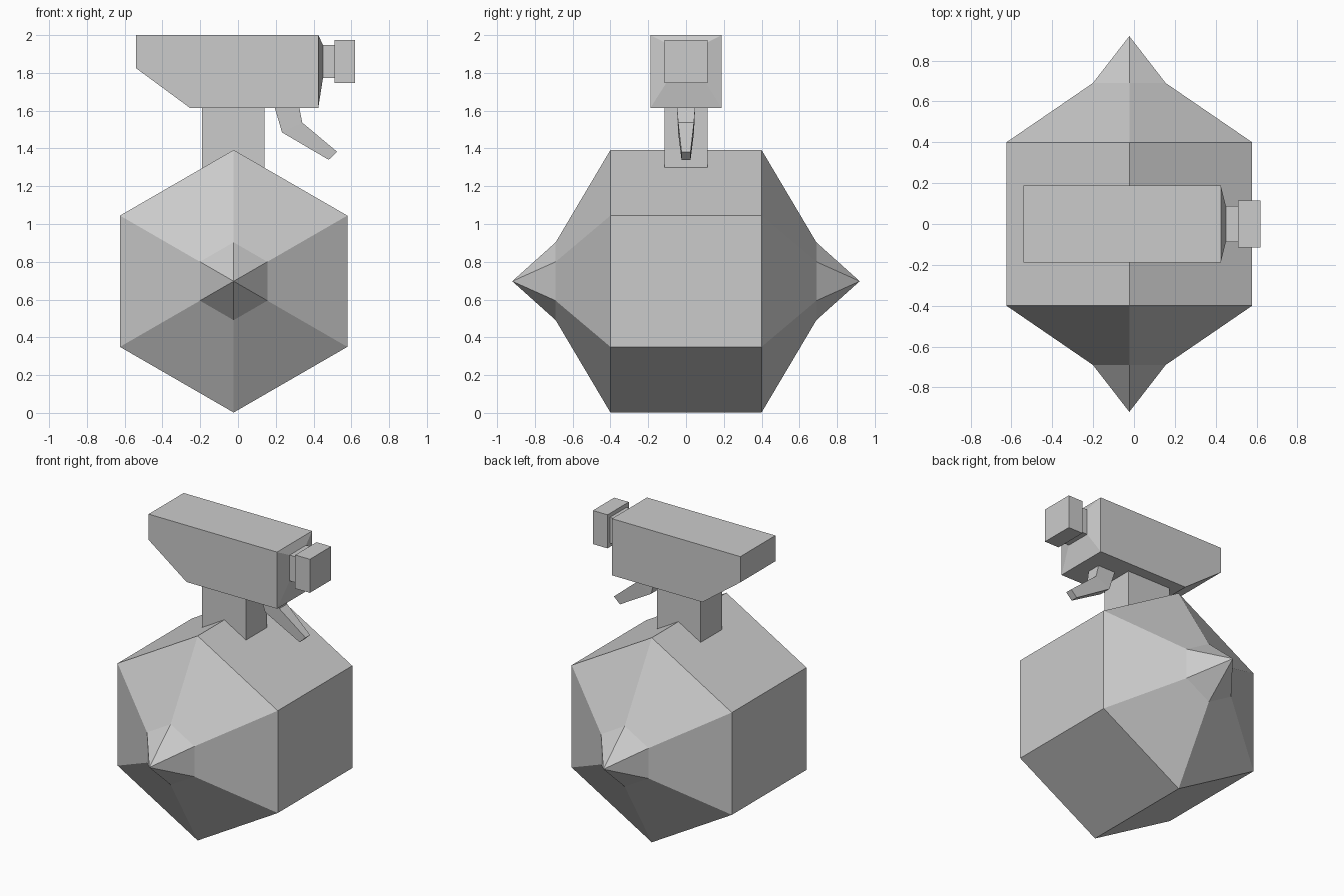
import bpy, bmesh, math

if "Cube" in bpy.data.objects:
    bpy.data.objects.remove(bpy.data.objects["Cube"])


def loft(name, rings):
    """Bridge rings of equal vertex count; single-point rings become tips."""
    bm = bmesh.new()
    vs = [[bm.verts.new(p) for p in r] for r in rings]
    for a, b in zip(vs, vs[1:]):
        n = max(len(a), len(b))
        for i in range(n):
            j = (i + 1) % n
            if len(a) == 1:
                bm.faces.new((a[0], b[j], b[i]))
            elif len(b) == 1:
                bm.faces.new((a[i], a[j], b[0]))
            else:
                bm.faces.new((a[i], a[j], b[j], b[i]))
    for end in (vs[0], vs[-1]):
        if len(end) > 2:
            bm.faces.new(end)
    bmesh.ops.recalc_face_normals(bm, faces=bm.faces)
    me = bpy.data.meshes.new(name)
    bm.to_mesh(me)
    bm.free()
    ob = bpy.data.objects.new(name, me)
    bpy.context.collection.objects.link(ob)
    return ob


def hexagon(y, r):
    if r == 0:
        return [(-0.023, y, 0.697)]
    return [(-0.023 + r * math.sin(k * math.pi / 3), y,
             0.697 + r * math.cos(k * math.pi / 3)) for k in range(6)]


def rect_x(x, half, z0, z1):
    return [(x, -half, z0), (x, half, z0), (x, half, z1), (x, -half, z1)]


# Hexagonal bottle lying along y, with a pointed tip at each end
half = [(0.40, 0.695), (0.69, 0.206), (0.92, 0)]
sections = [(-y, r) for y, r in reversed(half)] + half
loft("bottle", [hexagon(y, r) for y, r in sections])

# Neck, sunk into the bottle ridge
loft("neck", [rect_x(x, 0.114, 1.27, 1.62) for x in (-0.19, 0.14)])

# Sprayer head with sloped back underside
profile = [(-0.54, 2.0), (0.425, 2.0), (0.425, 1.615), (-0.255, 1.615), (-0.54, 1.825)]
loft("sprayer_head", [[(x, y, z) for x, z in profile] for y in (-0.188, 0.188)])

# Tapered collar and stem in front of the head
loft("nozzle_stem", [rect_x(0.425, 0.188, 1.615, 2.0),
                     rect_x(0.45, 0.088, 1.773, 1.948),
                     rect_x(0.51, 0.088, 1.773, 1.948)])

# Square nozzle cap
loft("nozzle_cap", [rect_x(x, 0.114, 1.747, 1.975) for x in (0.51, 0.62)])

# Bent trigger, narrowing to its tip: back point, front point, half width
bends = [((0.195, 1.615), (0.325, 1.615), 0.048),
         ((0.233, 1.485), (0.34, 1.537), 0.042),
         ((0.48, 1.34), (0.525, 1.382), 0.024)]
loft("trigger", [[(b[0], -w, b[1]), (f[0], -w, f[1]), (f[0], w, f[1]), (b[0], w, b[1])]
                 for b, f, w in bends])
